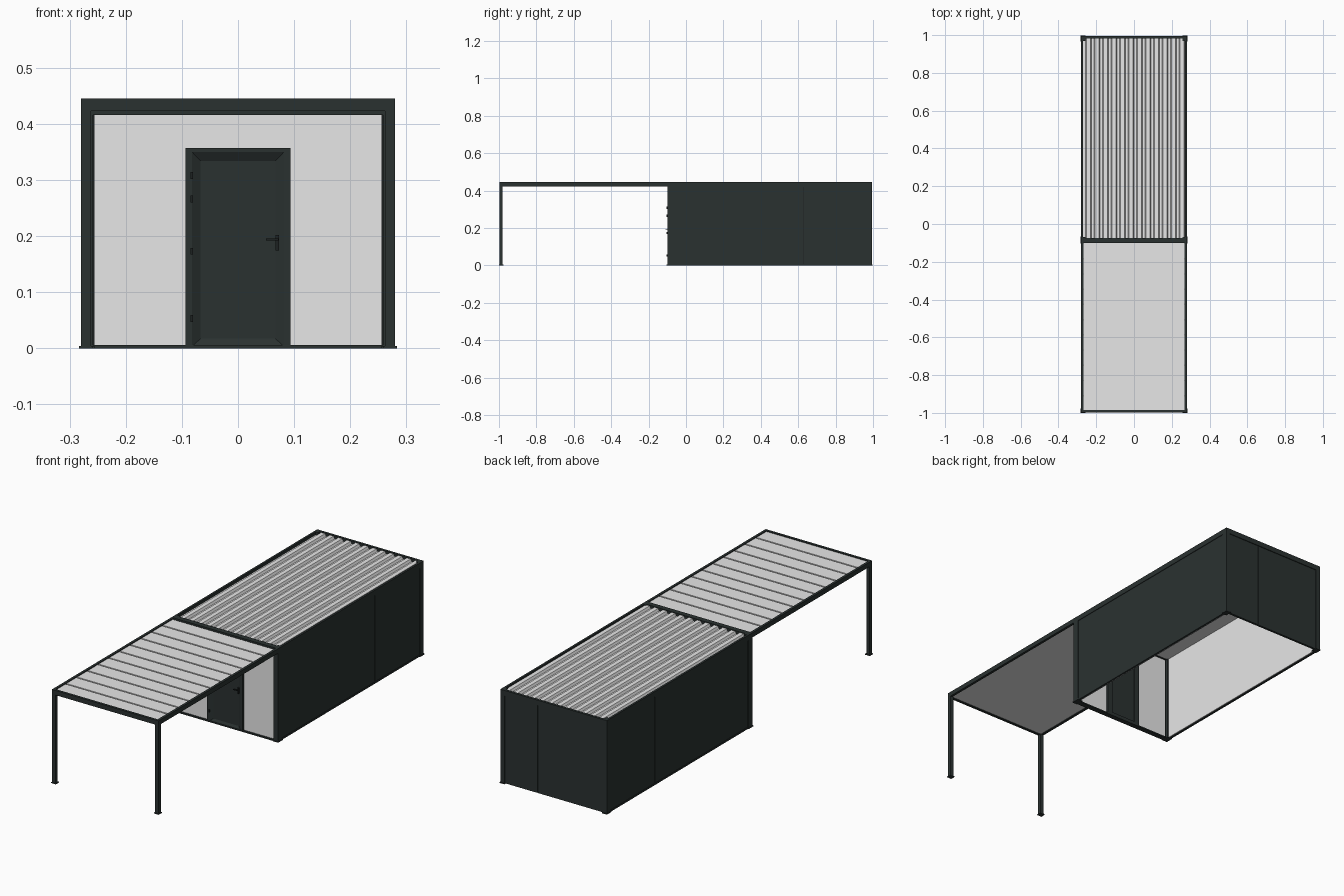
import bpy
import bmesh

if "Cube" in bpy.data.objects:
    bpy.data.objects.remove(bpy.data.objects["Cube"])


def material(name, rgb):
    m = bpy.data.materials.new(name)
    m.diffuse_color = (*rgb, 1)
    m.use_nodes = True
    m.node_tree.nodes["Principled BSDF"].inputs["Base Color"].default_value = m.diffuse_color
    return m


DARK = material("anthracite", (0.023, 0.031, 0.030))
GREY = material("light_grey", (0.80, 0.80, 0.80))
BLACK = material("black_trim", (0.012, 0.015, 0.015))


def finish(name, bm, mat):
    bmesh.ops.recalc_face_normals(bm, faces=bm.faces)
    me = bpy.data.meshes.new(name)
    bm.to_mesh(me)
    bm.free()
    me.materials.append(mat)
    ob = bpy.data.objects.new(name, me)
    bpy.context.collection.objects.link(ob)
    return ob


def box(name, x, y, z, mat=DARK):
    """Box from (min, max) ranges."""
    bm = bmesh.new()
    bmesh.ops.create_cube(bm, size=1)
    for v in bm.verts:
        v.co = [r[0] if c < 0 else r[1] for c, r in zip(v.co, (x, y, z))]
    return finish(name, bm, mat)


def pair(name, x, y, z, mat=DARK):
    """Box on the right side plus its mirror image on the left."""
    box("right_" + name, x, y, z, mat)
    box("left_" + name, (-x[1], -x[0]), y, z, mat)


def sheet(name, pts, axis, start, end, mat):
    """Closed profile (u, z) extruded along the x or y axis."""
    bm = bmesh.new()
    place = (lambda u, z, t: (t, u, z)) if axis == "x" else (lambda u, z, t: (u, t, z))
    face = bm.faces.new([bm.verts.new(place(u, z, start)) for u, z in pts])
    new = bmesh.ops.extrude_face_region(bm, geom=[face])["geom"]
    shift = place(0, 0, end - start)
    bmesh.ops.translate(bm, vec=shift, verts=[g for g in new if isinstance(g, bmesh.types.BMVert)])
    return finish(name, bm, mat)


F, B, TOP = -0.10, 0.995, 0.445   # container front, back, roof height

# canopy: posts, feet and beams
pair("canopy_post", (0.262, 0.28), (-0.998, -0.98), (0, 0.425))
pair("canopy_foot", (0.258, 0.283), (-1.0, -0.976), (0, 0.004))
pair("canopy_side_beam", (0.268, 0.28), (-0.998, F), (0.423, TOP))
box("canopy_front_beam", (-0.28, 0.28), (-0.998, -0.986), (0.423, TOP))

# canopy roof: flat slats across the width with narrow grooves
slats, y0, y1 = 11, -0.986, F
pitch, groove = (y1 - y0) / slats, 0.007
profile = [(y1, 0.427), (y0, 0.427)]
for i in range(slats):
    a, b = y0 + i * pitch, y0 + (i + 1) * pitch
    profile += [(a, 0.441), (b - groove, 0.441), (b - groove, 0.435), (b, 0.435)]
sheet("canopy_slats", profile, "x", -0.268, 0.268, GREY)

# container frame: corner posts, feet, rails
for end, ya, yb in (("front", F, -0.068), ("back", 0.968, B)):
    pair(end + "_corner_post", (0.258, 0.28), (ya, yb), (0, TOP))
    pair(end + "_foot", (0.256, 0.283), (ya - 0.003, yb + 0.003), (0, 0.004))
pair("top_rail", (0.270, 0.28), (F, B), (0.42, TOP))
pair("bottom_rail", (0.270, 0.279), (F, B), (0, 0.008))
box("front_top_beam", (-0.28, 0.28), (F, -0.075), (0.416, TOP))
box("back_top_beam", (-0.28, 0.28), (0.983, B), (0.42, TOP))
box("front_sill", (-0.26, 0.26), (F, -0.075), (0, 0.006))

# container roof: trapezoid ribs running front to back
ribs, x0 = 12, -0.27
p = 0.54 / ribs
profile = [(-x0, 0.418), (x0, 0.418)]
for i in range(ribs):
    a = x0 + i * p
    profile += [(a, 0.431), (a + 0.3 * p, 0.431), (a + 0.42 * p, 0.442), (a + 0.88 * p, 0.442)]
profile.append((-x0, 0.431))
sheet("corrugated_roof", profile, "y", -0.08, 0.984, GREY)

# side walls in two panels with a seam, grey lining inside
for n, ya, yb in (("front", -0.068, 0.629), ("rear", 0.632, 0.97)):
    pair(n + "_wall_panel", (0.268, 0.277), (ya, yb), (0.002, 0.43))
pair("wall_seam", (0.268, 0.275), (0.628, 0.633), (0.002, 0.43), BLACK)
pair("wall_lining", (0.264, 0.268), (-0.07, 0.975), (0.002, 0.418), GREY)

# back wall in three panels with dark seams
for i, n in enumerate(("left", "middle", "right")):
    xa = -0.26 + i * 0.52 / 3
    box(n + "_back_panel", (xa + 0.001, xa + 0.52 / 3 - 0.001), (0.98, 0.991), (0.002, 0.425))
box("back_seams", (-0.26, 0.26), (0.981, 0.988), (0.003, 0.424), BLACK)

# front wall: grey side panels and the panel over the door
pair("front_panel", (0.088, 0.258), (-0.091, -0.083), (0.006, 0.417), GREY)
pair("panel_edge", (0.256, 0.260), (-0.093, -0.082), (0.006, 0.417), BLACK)
box("over_door_panel", (-0.088, 0.088), (-0.091, -0.083), (0.35, 0.417), GREY)

# door frame: flat outer face that slopes in to the leaf
bm = bmesh.new()
rings = []
for w, zb, zt, y in ((0.094, 0, 0.357, -0.075), (0.094, 0, 0.357, -0.099),
                     (0.082, 0.003, 0.350, -0.099), (0.067, 0.017, 0.334, -0.090),
                     (0.067, 0.017, 0.334, -0.075)):
    rings.append([bm.verts.new(c) for c in ((-w, y, zb), (w, y, zb), (w, y, zt), (-w, y, zt))])
for k in range(5):
    r, s = rings[k], rings[(k + 1) % 5]
    for j in range(4):
        bm.faces.new((r[j], r[(j + 1) % 4], s[(j + 1) % 4], s[j]))
finish("door_frame", bm, DARK)
box("door_leaf", (-0.068, 0.068), (-0.090, -0.080), (0.015, 0.336))

# hinges and handle
for i, z in enumerate((0.308, 0.266, 0.173, 0.053)):
    box(f"hinge_{i + 1}", (-0.085, -0.080), (-0.103, -0.094), (z - 0.006, z + 0.006), BLACK)
box("handle_plate", (0.067, 0.073), (-0.100, -0.090), (0.174, 0.202), BLACK)
box("handle_stem", (0.068, 0.072), (-0.108, -0.098), (0.192, 0.196), BLACK)
box("handle_lever", (0.050, 0.072), (-0.110, -0.106), (0.192, 0.196), BLACK)
